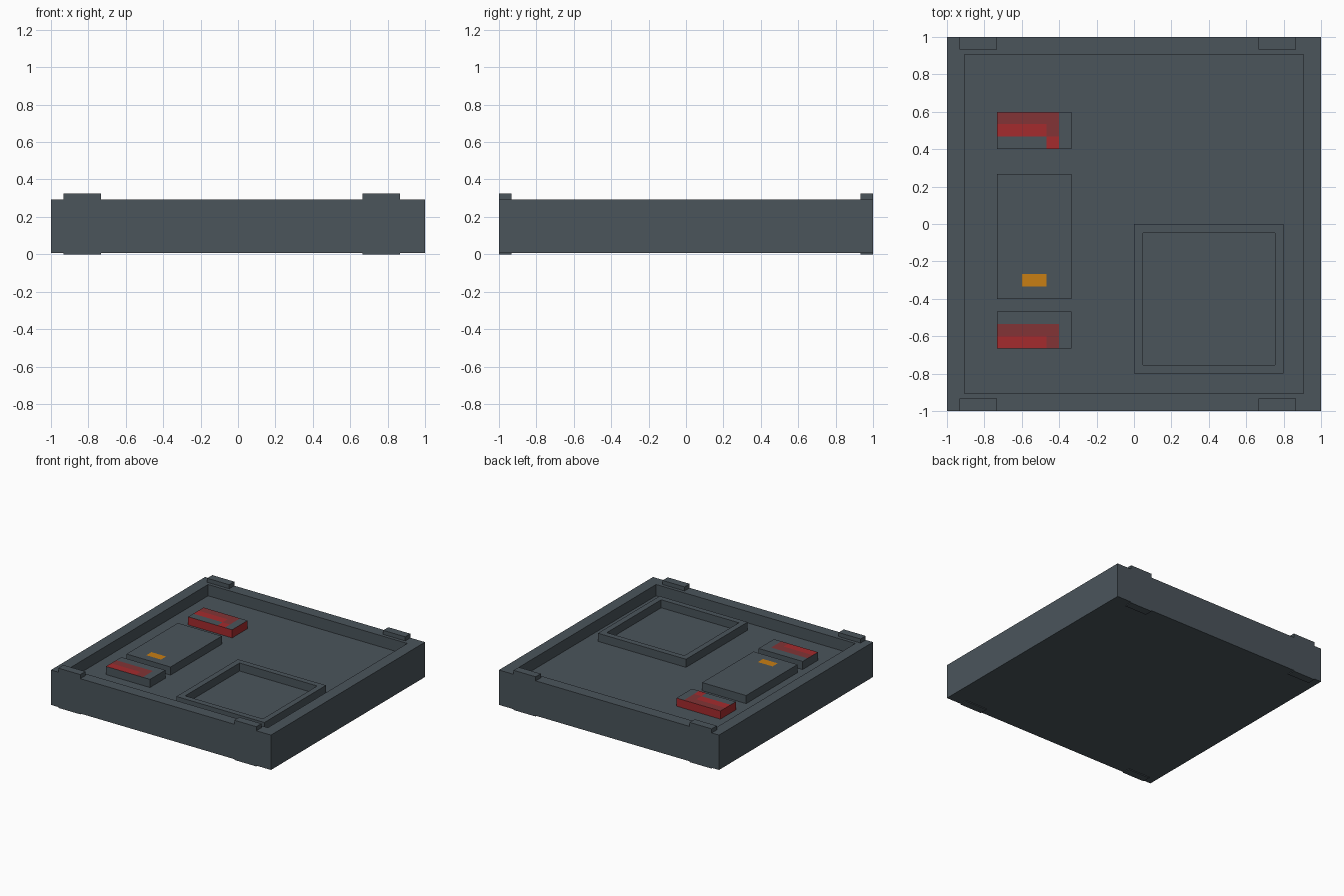
import bpy, bmesh
from mathutils import Vector

if "Cube" in bpy.data.objects:
    bpy.data.objects.remove(bpy.data.objects["Cube"])

U = 1 / 15                      # modelling unit of the design
FLOOR, RIM = 0.20, 0.293        # recess floor and rim heights


def material(name, rgb):
    m = bpy.data.materials.new(name)
    m.diffuse_color = (*rgb, 1)
    m.use_nodes = True
    m.node_tree.nodes["Principled BSDF"].inputs["Base Color"].default_value = m.diffuse_color
    return m


GREY = material("slate_grey", (0.069, 0.089, 0.105))
RED = material("bright_red", (0.376, 0.024, 0.027))
DARK = material("dull_red", (0.223, 0.034, 0.037))
ORANGE = material("orange", (0.578, 0.210, 0.007))
MATS = [GREY, RED, DARK, ORANGE]


def new_box(x0, x1, y0, y1, z0, z1):
    bm = bmesh.new()
    bmesh.ops.create_cube(bm, size=1)
    for v in bm.verts:
        v.co = Vector(((x0, x1)[v.co.x > 0], (y0, y1)[v.co.y > 0], (z0, z1)[v.co.z > 0]))
    return bm


def finish(bm, name):
    bmesh.ops.recalc_face_normals(bm, faces=bm.faces)
    me = bpy.data.meshes.new(name)
    bm.to_mesh(me)
    bm.free()
    for m in MATS:
        me.materials.append(m)
    ob = bpy.data.objects.new(name, me)
    bpy.context.collection.objects.link(ob)
    return ob


def top_face(bm):
    return max(bm.faces, key=lambda f: f.calc_center_median().z)


def sink_top(bm, border, floor):
    """Inset the top face and push it down to make a recess."""
    f = top_face(bm)
    bmesh.ops.inset_individual(bm, faces=[f], thickness=border)
    hole = bmesh.ops.extrude_discrete_faces(bm, faces=[f])["faces"][0]
    for v in hole.verts:
        v.co.z = floor


def pad(name, x0, x1, y0, y1, xcuts, ycuts, rule):
    """Raised pad with its faces cut along lines and coloured by a rule."""
    bm = new_box(x0, x1, y0, y1, FLOOR, FLOOR + U)
    for axis, cuts in ((0, xcuts), (1, ycuts)):
        for c in cuts:
            p, n = Vector(), Vector()
            p[axis], n[axis] = c, 1
            bmesh.ops.bisect_plane(bm, geom=bm.verts[:] + bm.edges[:] + bm.faces[:],
                                   plane_co=p, plane_no=n)
    bm.normal_update()
    for f in bm.faces:
        c = f.calc_center_median()
        f.material_index = rule(c.x, c.y, f.normal.z > 0.5)
    finish(bm, name)


# Tray with recessed top
bm = new_box(-1, 1, -1, 1, 0.1 * U, RIM)
sink_top(bm, 2 * U, FLOOR)
finish(bm, "tray")

# Square raised frame, open in the middle down to the tray floor
bm = new_box(0, 12 * U, -12 * U, 0, FLOOR - 0.01, FLOOR + U)
sink_top(bm, U, FLOOR + 0.001)
finish(bm, "square_frame")

# Small tabs above and below the rim
for side, y0 in (("front", -1), ("back", 1 - U)):
    for end, x0 in (("left", -14 * U), ("right", 10 * U)):
        for level, z0, z1 in (("top", RIM, RIM + U / 2), ("bottom", 0, 0.1 * U)):
            finish(new_box(x0, x0 + 3 * U, y0, y0 + U, z0, z1), f"{side}_{end}_{level}_tab")

X0, X1 = -11 * U, -5 * U


# Back pad: red sides and a red stepped patch on top
def back_rule(x, y, top):
    if not top:
        return 1
    if x > -6 * U:
        return 0
    if y > 8 * U:
        return 2
    if x > -7 * U:
        return 2 if y > 7 * U else 1
    return 1 if y > 7 * U else 0


pad("back_pad", X0, X1, 6 * U, 9 * U, (-7 * U, -6 * U), (7 * U, 8 * U), back_rule)


# Front pad: grey with a two-tone red patch on top
def front_rule(x, y, top):
    if not top or x > -6 * U or y > -8 * U:
        return 0
    return 1 if y < -9 * U and x < -7 * U else 2


pad("front_pad", X0, X1, -10 * U, -7 * U, (-7 * U, -6 * U), (-9 * U, -8 * U), front_rule)

# Middle pad with a small orange indicator
pad("middle_pad", X0, X1, -6 * U, 4 * U, (-9 * U, -7 * U), (-5 * U, -4 * U),
    lambda x, y, top: 3 if top and -9 * U < x < -7 * U and -5 * U < y < -4 * U else 0)
